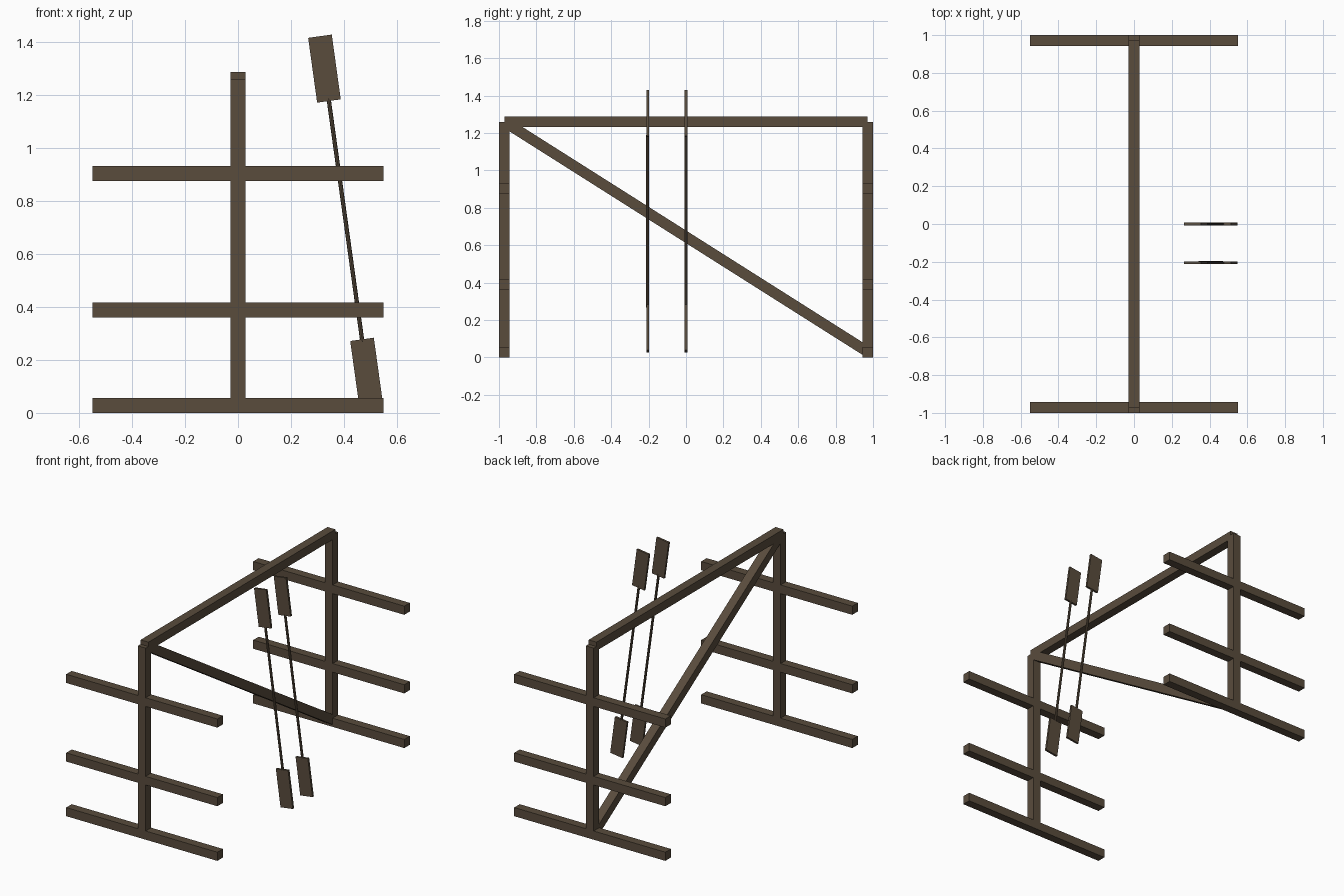
import bpy, math
from mathutils import Vector

if "Cube" in bpy.data.objects:
    bpy.data.objects.remove(bpy.data.objects["Cube"])

wood = bpy.data.materials.new("dark_wood")
wood.diffuse_color = (0.10, 0.072, 0.046, 1)
wood.use_nodes = True
wood.node_tree.nodes["Principled BSDF"].inputs["Base Color"].default_value = wood.diffuse_color
T = 0.057  # timber thickness


def box(name, center, size, rot=(0, 0, 0)):
    bpy.ops.mesh.primitive_cube_add(size=1, location=center, rotation=rot)
    ob = bpy.context.object
    ob.name = name
    ob.scale = size
    ob.data.materials.append(wood)
    return ob


# End frames: post with three cross arms each
Y = 1 - T / 2
for side, y in (("front", -Y), ("back", Y)):
    box(f"{side}_post", (0, y, 0.63), (T, T, 1.26))
    for level, z in (("foot", 0.0285), ("lower_arm", 0.388), ("upper_arm", 0.905)):
        box(f"{side}_{level}", (0, y, z), (1.1, T, T))

# Ridge beam and diagonal brace
box("top_beam", (0, 0, 1.26), (T, 2 * Y, T))
dz = 1.26 - 0.03
box("diagonal_brace", (0, 0, (1.26 + 0.03) / 2),
    (T, math.hypot(2 * Y, dz), T), (-math.atan2(dz, 2 * Y), 0, 0))

# Two leaning double-bladed paddles
tilt = math.radians(-7.9)
axis = Vector((math.sin(tilt), 0, math.cos(tilt)))
for i, y in enumerate((-0.205, 0.0), 1):
    mid = Vector((0.406, y, 0.728))
    bpy.ops.mesh.primitive_cylinder_add(vertices=8, radius=0.008, depth=0.93,
                                        location=mid, rotation=(0, tilt, 0))
    shaft = bpy.context.object
    shaft.name = f"paddle_{i}_shaft"
    shaft.data.materials.append(wood)
    for end, s in (("upper", 1), ("lower", -1)):
        box(f"paddle_{i}_{end}_blade", mid + axis * 0.578 * s,
            (0.09, 0.014, 0.247), (0, tilt, 0))
